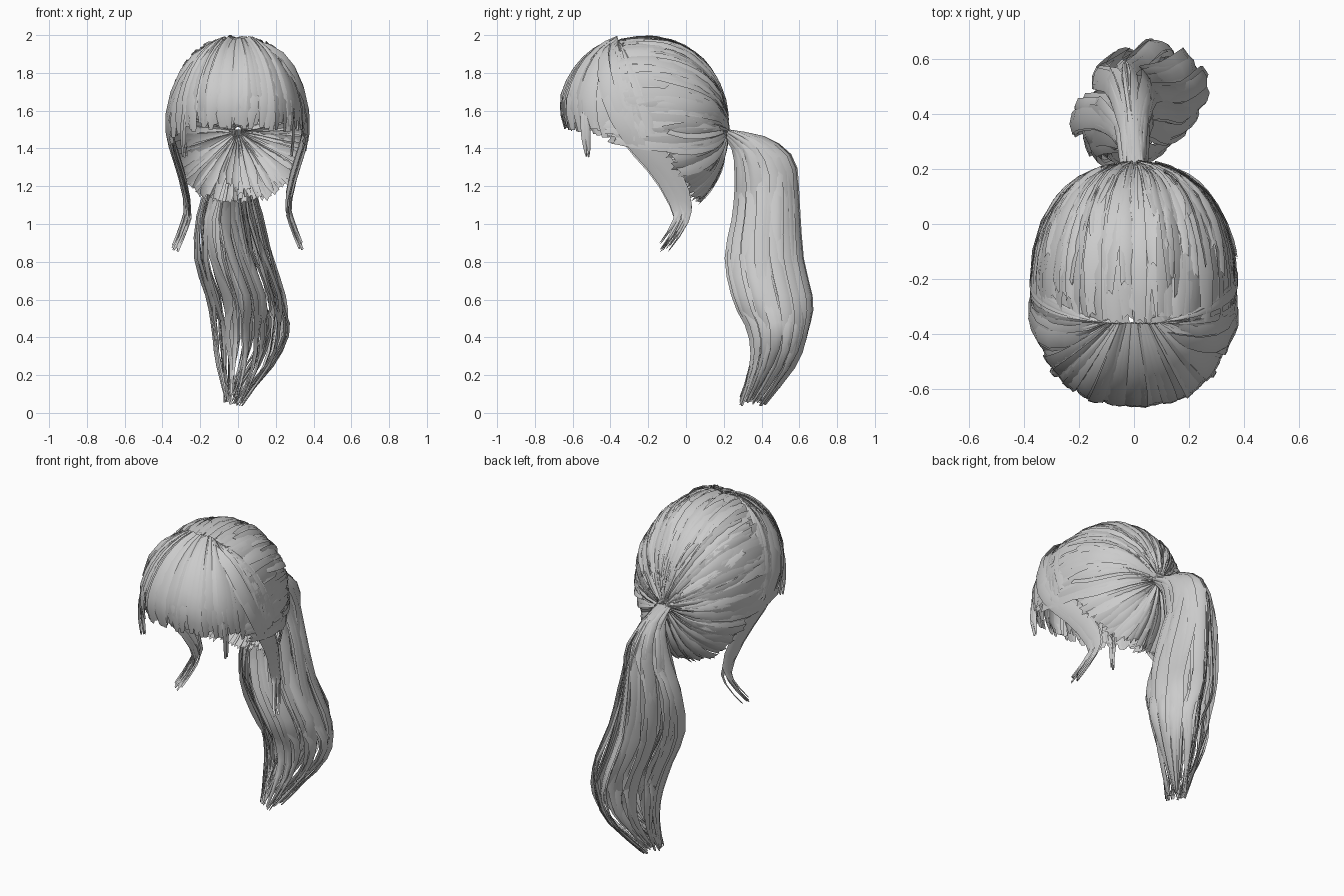
import bpy, bmesh, random
from math import sin, cos, pi, radians, acos
from mathutils import Vector as V

if "Cube" in bpy.data.objects:
    bpy.data.objects.remove(bpy.data.objects["Cube"])

random.seed(4)
R = random.uniform
CENTRE, RADII, POWER = V((0, -0.23, 1.49)), V((0.372, 0.45, 0.50)), 2.2


def shell(d, k=1.0):
    """Point of the rounded head shape in direction d."""
    r = k / sum(abs(c) ** POWER for c in d) ** (1 / POWER)
    return CENTRE + V(d[i] * r * RADII[i] for i in range(3))


def strip(bm, f, n, m=2):
    """Hair card: grid of f(t, s), t along 0..1, s across -1..1."""
    rows = [[bm.verts.new(f(i / n, 2 * j / m - 1)) for j in range(m + 1)] for i in range(n + 1)]
    for a, b in zip(rows, rows[1:]):
        for j in range(m):
            bm.faces.new((a[j], a[j + 1], b[j + 1], b[j]))


def spline(pts, t):
    """Smooth curve through points."""
    x = min(t, 0.9999) * (len(pts) - 1)
    i = int(x)
    u = x - i
    p = [V(pts[max(0, min(len(pts) - 1, i + k))]) for k in (-1, 0, 1, 2)]
    return 0.5 * (2 * p[1] + (p[2] - p[0]) * u + (2 * p[0] - 5 * p[1] + 4 * p[2] - p[3]) * u * u
                  + (3 * p[1] - p[0] - 3 * p[2] + p[3]) * u ** 3)


def finish(bm, name):
    me = bpy.data.meshes.new(name)
    bm.to_mesh(me)
    bm.free()
    ob = bpy.data.objects.new(name, me)
    bpy.context.collection.objects.link(ob)
    for p in me.polygons:
        p.use_smooth = True
    return ob


def swept(bm, phi, half, a_end, k, a_tie=0.05):
    """Card swept back along the head to the tie."""
    tilt, drift, wave = R(-0.022, 0.022), R(-.07, .07), R(0, 6)

    def f(t, s):
        a = a_end + (a_tie - a_end) * t
        if t == 0:
            a += 0.04 * (abs(s) - 1)
        p = phi + s * half * (0.6 + 0.4 * min(1, t * 4)) + drift * sin(pi * t)
        return shell((sin(a) * cos(p), cos(a), sin(a) * sin(p)),
                     k + tilt * s - 0.01 * abs(s) + .008 * sin(wave + 7 * t))
    strip(bm, f, 8)


# Swept-back hair over crown and sides, in two loose layers
bm = bmesh.new()
for layer in range(2):
    for i in range(46):
        phi = radians(-4 + 188 * (i + R(-.4, .4)) / 45)
        y = -0.37 - 0.06 * abs(cos(phi)) ** 2
        swept(bm, phi, radians(4.8), acos((y + 0.23) / 0.45) + R(-.12, .04), R(0.975, 1.015))
# Shorter loose cards that roughen the surface
for i in range(70):
    swept(bm, radians(R(0, 180)), radians(R(2.5, 4)), R(.9, 1.7), R(1.0, 1.02), R(.1, .45))
finish(bm, "swept_back_hair")

# Nape hair drawn up to the tie
bm = bmesh.new()
for i in range(40):
    phi = radians(-174 + 168 * i / 39)
    y = -0.15 + 0.22 * abs(sin(phi)) ** 1.2
    swept(bm, phi, radians(4.8), acos((y + 0.23) / 0.45) + R(-.06, .03), R(0.96, 0.995))
for i in range(10):
    swept(bm, radians(-114 + 48 * i / 9), radians(6), R(0.64, 0.8), R(0.88, 1.0))
finish(bm, "nape_hair")


# Fringe fanning from the crown over the forehead
def fringe(bm, az, half, ez, k):
    tilt, drift = R(-0.02, 0.02), R(-.05, .05)

    def f(t, s):
        z = az + s * half * (1 - 0.6 * t ** 8) + drift * sin(pi * t)
        d0 = V((0.28 * sin(z), -0.28, 0.95)).normalized()
        d1 = V((sin(z), -cos(z), ez)).normalized()
        curl = 0.09 * max(0, (t - 0.75) / 0.25) ** 1.5 * max(0, cos(z))
        return shell(d0.slerp(d1, t), k + tilt * s - 0.008 * abs(s) - curl)
    strip(bm, f, 8)


bm = bmesh.new()
for layer in range(2):
    for i in range(44):
        az = radians(-96 + 192 * (i + R(-.3, .3)) / 43)
        fringe(bm, az, radians(4.4), 0.07 - 0.12 * sin(az) ** 4 + R(-.06, .06),
               R(.995, 1.02) + .03 * sin(2 * az) ** 2)
finish(bm, "fringe")


# Free locks: tapered ribbons along a path
def lock(bm, pts, width, across, n=14, tip=0.15, bow=V((0, 0, 0))):
    def f(t, s):
        w = width * (tip + (1 - tip) * min(1, (1 - t) * 3)) * (0.35 + 0.65 * min(1, t * 5))
        return spline(pts, t) + across * (w * s) + bow * (1 - s * s)
    strip(bm, f, n)


side = [(.09, -.37, 1.94), (.22, -.41, 1.88), (.32, -.40, 1.74), (.365, -.33, 1.56), (.345, -.22, 1.41),
        (.30, -.10, 1.27), (.265, -.02, 1.10), (.285, -.03, 1.0), (.33, -.11, .88)]
temple = [(.22, -.50, 1.76), (.27, -.53, 1.62), (.285, -.53, 1.48), (.275, -.52, 1.36)]
for sx, word in ((-1, "left"), (1, "right")):
    bm = bmesh.new()
    for path, count, width, spread in ((side, 10, .042, .028), (temple, 3, .022, .01)):
        for i in range(count):
            o = V((R(-1, 1) * .016, R(-1, 1) * spread, R(-1, 1) * spread))
            pts = [((V(p) + o).x * sx, (V(p) + o).y, (V(p) + o).z) for p in path]
            lock(bm, pts, width, V((.25 * sx * R(-1, 1), .75, .6)).normalized(), 14,
                 bow=V((.01 * sx, 0, 0)))
    finish(bm, word + "_side_lock")

# Knots of hair at the parting
bm = bmesh.new()
for sx in (-1, 1):
    for i in range(3):
        lock(bm, [(sx * .05, -.37, 1.945), (sx * .09, -.36, 1.97 - .01 * i), (sx * .14, -.35, 1.94)],
             .025, V((0, 1, R(-.5, .5))), 4)
finish(bm, "parting_knots")

# Ponytail: centre x, centre y, z, radius x, radius y
tail = [(0, .20, 1.50, .025, .02), (-.01, .34, 1.42, .06, .08), (-.03, .415, 1.28, .10, .145),
        (-.05, .42, 1.08, .16, .165), (-.02, .41, .82, .21, .20), (.045, .455, .60, .21, .205),
        (.065, .485, .42, .20, .155), (.045, .46, .24, .16, .125), (-.02, .35, .02, .04, .07)]


def tail_path(a, b, droop):
    out = []
    wob = R(-.02, .02)
    for i, (x, y, z, rx, ry) in enumerate(tail):
        tilt = 0.45 * b if i > 1 else 0
        rise = b * (0, .04, .06, .04)[i] if i < 4 else 0
        out.append((x + rx * max(-1, min(1, a + tilt * 0.5)) + wob * (i % 3 - 1), y + ry * b,
                    z + rise + droop * max(0, i - 5) / 3))
    return out


# Outer clumps with gaps between, then inner clumps
bm = bmesh.new()
clumps = [(2 * pi * i / 13 + R(-.15, .15), R(.82, .95), 4) for i in range(13)]
clumps += [(R(0, 2 * pi), R(.2, .65), 3) for i in range(7)]
for g, r, count in clumps:
    drop = R(0, .16) if r < .8 else R(0, .06)
    for j in range(count):
        h, q = g + R(-.14, .14), r + R(-.1, .05)
        across = V((-sin(g) * .5 + R(-.2, .2), cos(g) + (.4 if cos(g) > 0 else -.4), 0)).normalized()
        lock(bm, tail_path(q * cos(h), q * sin(h), drop + R(0, .03)), R(.026, .042), across, 18,
             .12, V((cos(g), sin(g), 0)) * R(.005, .015))
finish(bm, "ponytail")

# Hair tie
bpy.ops.mesh.primitive_torus_add(location=(0, .215, 1.495), rotation=(pi / 2, 0, 0), major_segments=14,
                                 minor_segments=6, major_radius=.03, minor_radius=.012)
bpy.context.object.name = "hair_tie"
